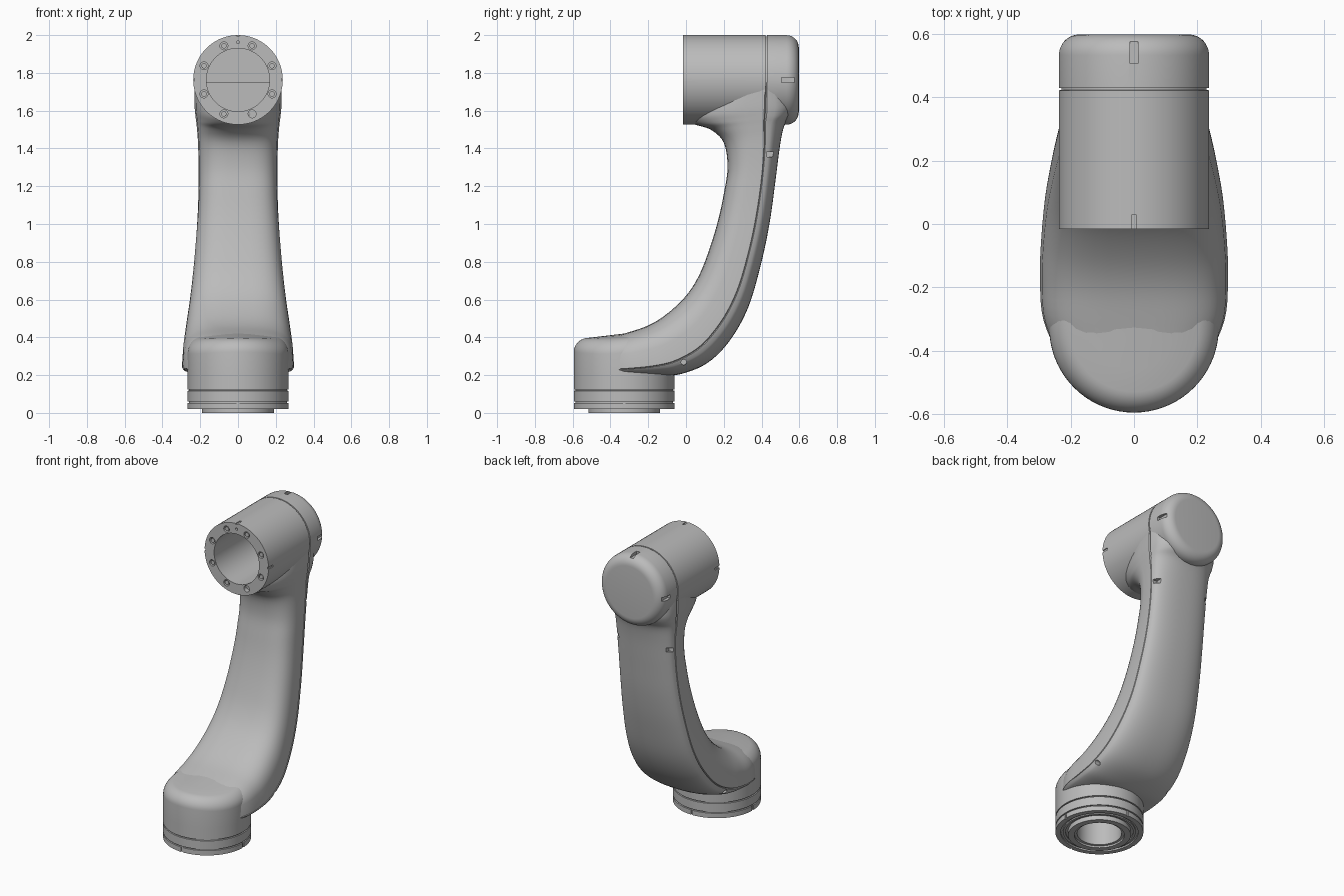
import bpy, bmesh, math
from mathutils import Matrix, Vector

cube = bpy.data.objects.get("Cube")
if cube:
    bpy.data.objects.remove(cube, do_unlink=True)

metal = bpy.data.materials.new("satin grey")
metal.use_nodes = True
GREY = (0.5, 0.5, 0.5, 1)
metal.diffuse_color = GREY
metal.node_tree.nodes["Principled BSDF"].inputs["Base Color"].default_value = GREY

HUB = Vector((0, 0, 1.763))      # upper joint, axis along y
FOOT = Vector((0, -0.327, 0))    # lower joint, axis along z
ALONG_Y = Matrix.Rotation(-math.pi / 2, 4, "X")
HUB_FRAME = Matrix.Translation(HUB) @ ALONG_Y
FOOT_FRAME = Matrix.Translation(FOOT)


def finish(name, bm):
    bmesh.ops.recalc_face_normals(bm, faces=bm.faces)
    mesh = bpy.data.meshes.new(name)
    bm.to_mesh(mesh)
    bm.free()
    mesh.materials.append(metal)
    obj = bpy.data.objects.new(name, mesh)
    bpy.context.collection.objects.link(obj)
    return obj


def arc(r, h, radius, steps=8):
    """Quarter round from the outer wall to the end face."""
    return [(r - radius + radius * math.cos(a), h - radius + radius * math.sin(a))
            for a in (i * math.pi / 2 / steps for i in range(steps + 1))]


def groove(r, h):
    return [(r, h - .004), (r - .008, h - .003), (r - .008, h + .003), (r, h + .004)]


def lathe(name, profile, frame, segments=72):
    bm = bmesh.new()
    verts = [bm.verts.new((r, 0, h)) for r, h in profile]
    edges = [bm.edges.new(pair) for pair in zip(verts, verts[1:])]
    bmesh.ops.spin(bm, geom=verts + edges, cent=(0, 0, 0), axis=(0, 0, 1),
                   angle=2 * math.pi, steps=segments, use_merge=True)
    bmesh.ops.remove_doubles(bm, verts=bm.verts, dist=1e-5)
    bm.transform(frame)
    return finish(name, bm)


def add_rod(bm, centre, radius, depth, frame=ALONG_Y, segments=20):
    bmesh.ops.create_cone(bm, cap_ends=True, segments=segments, radius1=radius, radius2=radius,
                          depth=depth, matrix=Matrix.Translation(centre) @ frame)


def add_box(bm, centre, size, tilt=0):
    bmesh.ops.create_cube(bm, size=1, matrix=Matrix.Translation(centre)
                          @ Matrix.Rotation(tilt, 4, "X") @ Matrix.Diagonal((*size, 1)))


def cut(obj, bm):
    cutter = finish("cutter", bm)
    cutter.hide_render = True
    mod = obj.modifiers.new("cut", "BOOLEAN")
    mod.operation, mod.solver, mod.object = "DIFFERENCE", "EXACT", cutter
    bpy.context.view_layer.objects.active = obj
    bpy.ops.object.modifier_apply(modifier=mod.name)
    bpy.data.objects.remove(cutter, do_unlink=True)


# Upper joint housing: bored tube with a rounded rear cap
housing = lathe("joint_housing", [(0, .4), (.167, .4), (.167, -.015), (.237, -.015)]
                + groove(.237, .425) + arc(.237, .597, .065) + [(0, .597)], HUB_FRAME)

# Bolt circle, locating hole and cap slots
bolts = [HUB + Vector((.195 * math.cos(a), -.015, .195 * math.sin(a)))
         for a in (math.radians(22.5 + 45 * i) for i in range(8))]
holes = bmesh.new()
for point in bolts:
    add_rod(holes, point, .021, .06)
add_rod(holes, HUB + Vector((0, -.015, .2)), .008, .04)
for side in (-1, 1):
    add_box(holes, HUB + Vector((side * .237, .54, 0)), (.04, .07, .026))
    add_box(holes, HUB + Vector((side * .237, 0, 0)), (.012, .06, .014))
add_box(holes, HUB + Vector((0, .54, .237)), (.026, .07, .04))
add_box(holes, HUB + Vector((0, 0, .237)), (.014, .06, .012))
cut(housing, holes)

# Screws sit in all but one hole
screws = bmesh.new()
for i, point in enumerate(bolts):
    if i != 6:
        add_rod(screws, point + Vector((0, .016, 0)), .014, .024)
screws = finish("flange_screws", screws)

# Lower joint: hollow stepped flange and a domed head
foot = lathe("base_joint", [(0, .17), (.135, .17), (.135, .012), (.152, .012), (.152, 0),
                            (.19, 0), (.19, .03), (.205, .03), (.205, .022), (.22, .022),
                            (.22, .03), (.235, .03), (.235, .02), (.267, .02)]
             + groove(.267, .056) + groove(.267, .121) + [(.267, .2)]
             + arc(.267, .388, .065) + [(.13, .388), (.06, .388), (0, .388)], FOOT_FRAME)
for v in foot.data.vertices:
    if v.co.z > .3:
        v.co.z += .12 * (v.co.y + .594) - .5 * v.co.x ** 2
notches = bmesh.new()
for i in range(4):
    a = i * math.pi / 2
    add_box(notches, FOOT + Vector((.267 * math.cos(a), .267 * math.sin(a), .037)),
            (.014, .014, .04))
cut(foot, notches)

# Arm stations: inner edge (y, z), outer edge (y, z), half width
STATIONS = [
    (-.45, .385, -.45, .2, .22), (-.32, .422, -.3, .195, .285), (-.2, .463, -.15, .195, .296),
    (-.1, .525, -.03, .205, .292), (0, .62, .11, .262, .28), (.07, .73, .23, .38, .262),
    (.125, .87, .33, .56, .243), (.17, 1.02, .4, .8, .226), (.2, 1.16, .445, 1.02, .213),
    (.22, 1.3, .475, 1.24, .208), (.2, 1.43, .5, 1.43, .212), (.13, 1.5, .525, 1.53, .219),
    (.03, 1.535, .57, 1.585, .225), (0, 1.6, .585, 1.64, .23), (.1, 1.75, .55, 1.75, .232)]


def spline(rows, steps):
    """Catmull-Rom through rows of numbers."""
    rows = [Vector(r) for r in rows]
    last = len(rows) - 1
    for i in range(last):
        a, b, c, d = (rows[min(max(i + k, 0), last)] for k in (-1, 0, 1, 2))
        for s in range(steps):
            t = s / steps
            yield (b * 2 + (c - a) * t + (a * 2 - b * 5 + c * 4 - d) * t * t
                   + (b * 3 - a - c * 3 + d) * t ** 3) / 2
    yield rows[-1]


def half_section(power, lip):
    """Right half outline as (width, depth), from the shell seam to the middle."""
    pts = [(1, lip)]
    for i in range(2, 13):
        a = i * math.pi / 24
        pts.append((max(math.cos(a), 0) ** (2 / power), math.sin(a) ** (2 / power)))
    pts[-1] = (0, 1)
    return pts


def section(row, t):
    inner, outer = Vector((0, row[0], row[1])), Vector((0, row[2], row[3]))
    seam = inner.lerp(outer, .86 - .14 * min(t * 3, 1))
    front = half_section(3.2 if t < .6 else 3.2 - 1.2 * min((t - .6) / .25, 1), .015)
    back = half_section(2.3, .05)
    right = [(w, d, inner) for w, d in reversed(front)] + [(.968, 0, inner)]
    right += [(w, d, outer) for w, d in back]
    left = [(-w, d, end) for w, d, end in reversed(right[1:-1])]
    return [seam.lerp(end, d) + Vector((w * row[4], 0, 0)) for w, d, end in right + left]


# Curved arm lofted through the stations, with a seam along each side
bm = bmesh.new()
rows = list(spline(STATIONS, 5))
rings = [[bm.verts.new(p) for p in section(row, i / (len(rows) - 1))]
         for i, row in enumerate(rows)]
for low, high in zip(rings, rings[1:]):
    for i in range(len(low)):
        bm.faces.new((low[i - 1], low[i], high[i], high[i - 1]))
bm.faces.new(rings[0])
bm.faces.new(rings[-1])
arm = finish("curved_arm", bm)

# Clear the bore and cut the side slots
bore = bmesh.new()
add_rod(bore, HUB + Vector((0, .15, 0)), .18, .48, segments=72)
for side in (-1, 1):
    add_box(bore, (side * .2, .455, 1.37), (.05, .055, .028), .1)
    add_rod(bore, (side * .27, -.012, .268), .014, .06, Matrix.Rotation(math.pi / 2, 4, "Y"))
cut(arm, bore)

# Smooth shading with crisp edges
bpy.ops.object.select_all(action="DESELECT")
for obj in (housing, screws, foot, arm):
    obj.select_set(True)
bpy.context.view_layer.objects.active = arm
bpy.ops.object.shade_smooth_by_angle(angle=math.radians(32))
